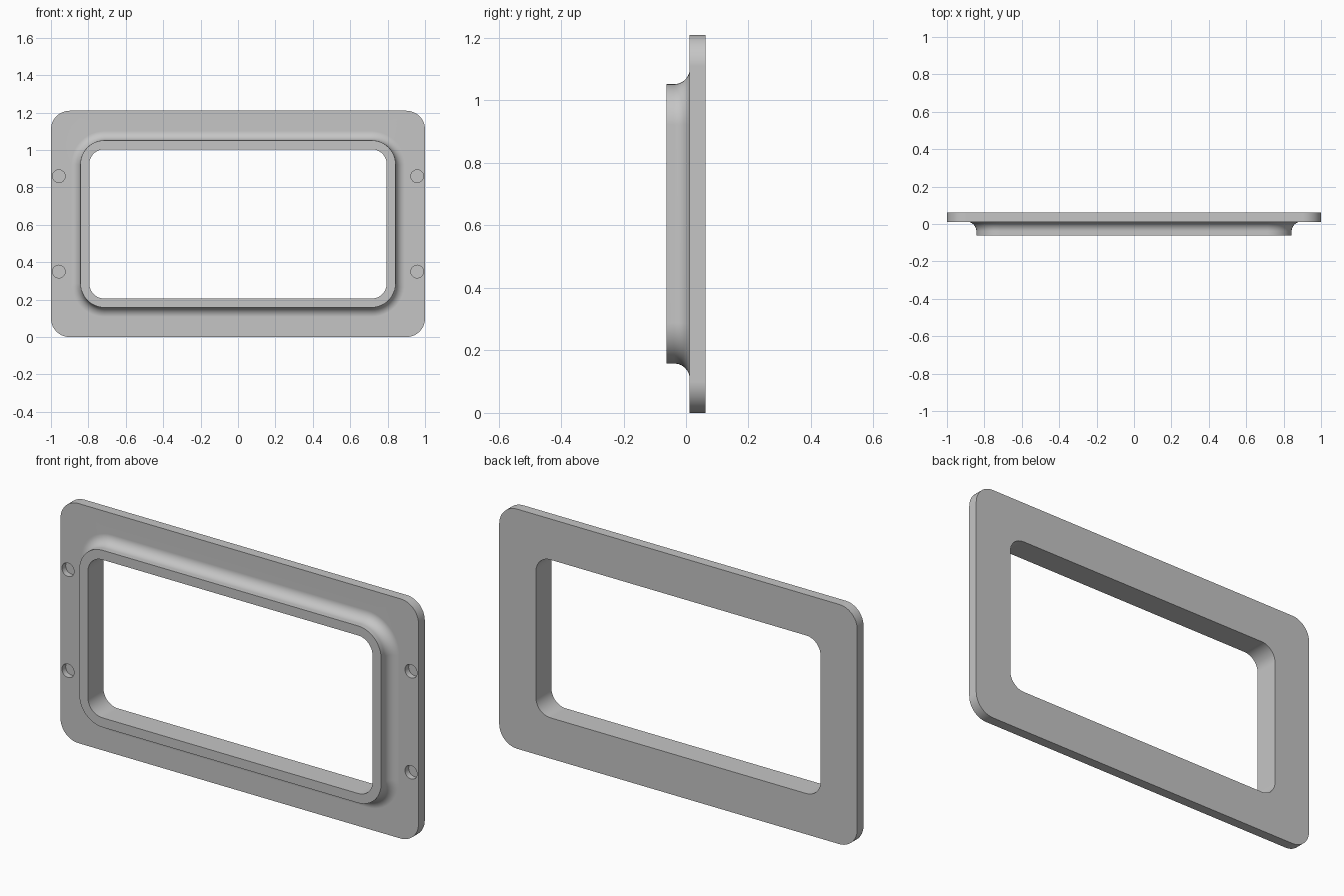
import bpy, bmesh, math
from mathutils import Matrix

cube = bpy.data.objects.get("Cube")
if cube:
    bpy.data.objects.remove(cube, do_unlink=True)

MID_Z = 0.605
BACK, PLATE_FRONT, RIM_FRONT = 0.062, 0.012, -0.062
FILLET = 0.05
CORNER_STEPS = 12

grey = bpy.data.materials.new("satin grey")
grey.use_nodes = True
colour = (0.56, 0.56, 0.56, 1)
grey.diffuse_color = colour
grey.node_tree.nodes["Principled BSDF"].inputs["Base Color"].default_value = colour


def new_object(name, bm):
    mesh = bpy.data.meshes.new(name)
    bmesh.ops.recalc_face_normals(bm, faces=bm.faces)
    bm.to_mesh(mesh)
    bm.free()
    mesh.materials.append(grey)
    obj = bpy.data.objects.new(name, mesh)
    bpy.context.collection.objects.link(obj)
    return obj


def rounded_loop(bm, half_w, half_h, radius, y):
    """Rounded rectangle of vertices in the xz plane."""
    verts = []
    for quarter, (sx, sz) in enumerate([(1, 1), (-1, 1), (-1, -1), (1, -1)]):
        for i in range(CORNER_STEPS + 1):
            a = math.pi / 2 * (quarter + i / CORNER_STEPS)
            verts.append(bm.verts.new((sx * (half_w - radius) + radius * math.cos(a), y,
                                       MID_Z + sz * (half_h - radius) + radius * math.sin(a))))
    return verts


# Section of the frame: half width, half height, corner radius, depth
rim_w, rim_h, rim_r = 0.843, 0.447, 0.13
section = [(0.795, 0.399, 0.08, BACK), (1, MID_Z, 0.1, BACK),
           (1, MID_Z, 0.1, PLATE_FRONT)]
for i in range(11):
    a = math.pi / 2 * i / 10
    grow = FILLET * (1 - math.sin(a))
    section.append((rim_w + grow, rim_h + grow, rim_r + grow,
                    PLATE_FRONT - FILLET * (1 - math.cos(a))))
section += [(rim_w, rim_h, rim_r, RIM_FRONT), (0.795, 0.399, 0.08, RIM_FRONT)]

# Flanged frame with a raised rim
bm = bmesh.new()
loops = [rounded_loop(bm, *s) for s in section]
for k, a in enumerate(loops):
    b = loops[(k + 1) % len(loops)]
    for i in range(len(a)):
        j = (i + 1) % len(a)
        bm.faces.new((a[i], a[j], b[j], b[i]))
frame = new_object("window_frame", bm)

# Blind screw holes in the side flanges
bm = bmesh.new()
for x in (-0.958, 0.958):
    for z in (0.35, 0.86):
        bmesh.ops.create_cone(
            bm, cap_ends=True, segments=32, radius1=0.034, radius2=0.034, depth=0.06,
            matrix=Matrix.Translation((x, PLATE_FRONT, z)) @ Matrix.Rotation(math.pi / 2, 4, 'X'))
cutter = new_object("screw_hole_cutter", bm)
cutter.hide_render = True

bpy.ops.object.select_all(action='DESELECT')
frame.select_set(True)
bpy.context.view_layer.objects.active = frame
cut = frame.modifiers.new("screw_holes", 'BOOLEAN')
cut.operation = 'DIFFERENCE'
cut.solver = 'EXACT'
cut.object = cutter
bpy.ops.object.modifier_apply(modifier=cut.name)
bpy.data.objects.remove(cutter, do_unlink=True)

# Smooth curves, crisp edges, flat faces
bpy.ops.object.shade_smooth_by_angle(angle=math.radians(30))
weighted = frame.modifiers.new("flat_faces", 'WEIGHTED_NORMAL')
weighted.keep_sharp = True
